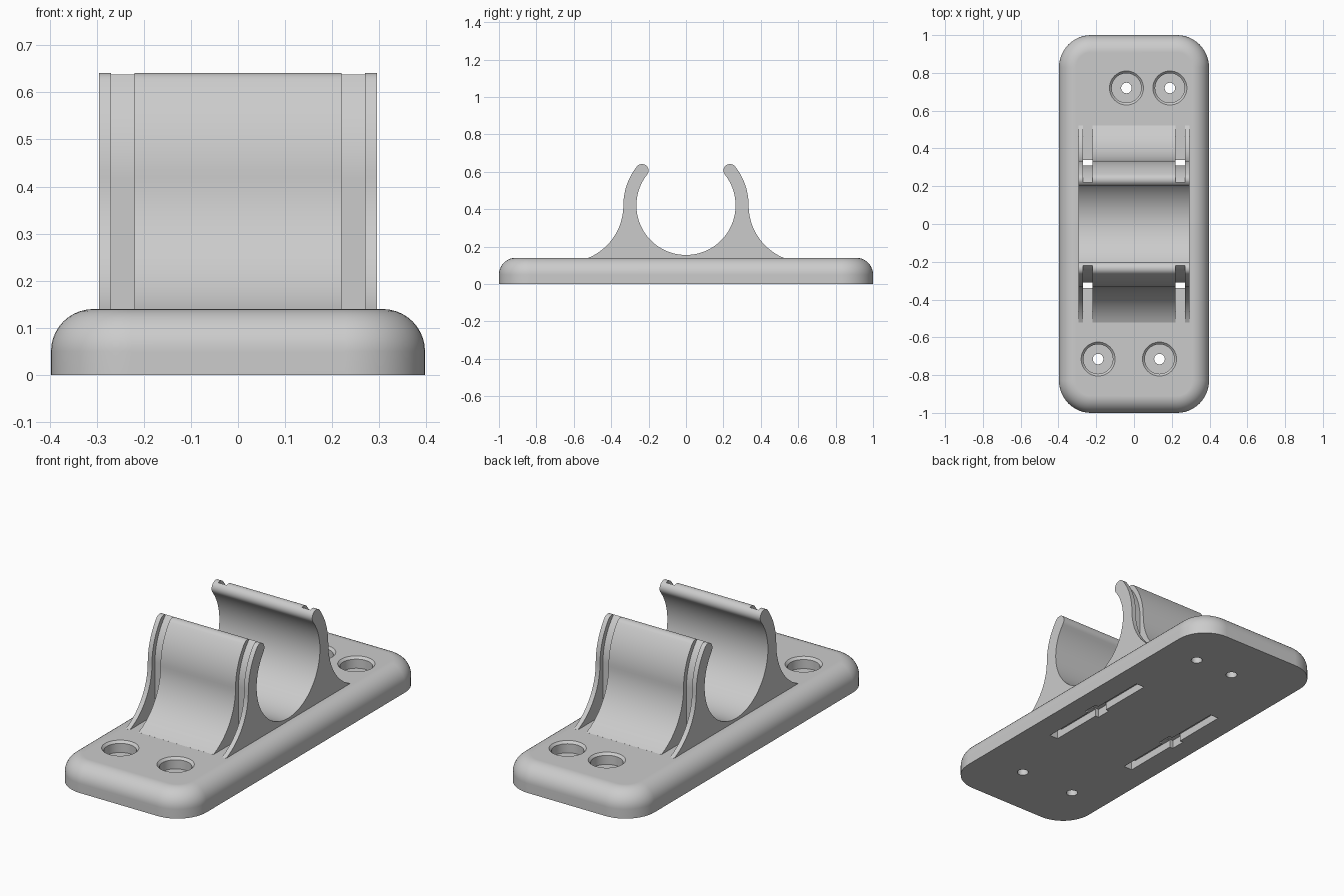
import bpy, bmesh
from math import sin, cos, radians, pi

old = bpy.data.objects.get("Cube")
if old:
    bpy.data.objects.remove(old, do_unlink=True)

grey = bpy.data.materials.new("plain_grey")
grey.use_nodes = True
grey.diffuse_color = (0.6, 0.6, 0.6, 1)
grey.node_tree.nodes["Principled BSDF"].inputs["Base Color"].default_value = (0.6, 0.6, 0.6, 1)

BASE_H = 0.14
AXIS_Z = 0.42
CLIP_X = 0.295
GROOVE = (0.22, 0.27)
SHAFT = (0.31, 0.34)


def make_object(name, bm):
    bmesh.ops.recalc_face_normals(bm, faces=bm.faces)
    mesh = bpy.data.meshes.new(name)
    bm.to_mesh(mesh)
    bm.free()
    obj = bpy.data.objects.new(name, mesh)
    bpy.context.collection.objects.link(obj)
    mesh.materials.append(grey)
    return obj


def arc(cy, cz, r, a0, a1, n):
    angles = [radians(a0 + (a1 - a0) * i / n) for i in range(n + 1)]
    return [(cy + r * cos(a), cz + r * sin(a)) for a in angles]


def prism(name, points, x0, x1):
    """Extrude a y-z outline along x."""
    bm = bmesh.new()
    face = bm.faces.new([bm.verts.new((x0, y, z)) for y, z in points])
    new = bmesh.ops.extrude_face_region(bm, geom=[face])["geom"]
    verts = [v for v in new if isinstance(v, bmesh.types.BMVert)]
    bmesh.ops.translate(bm, verts=verts, vec=(x1 - x0, 0, 0))
    return make_object(name, bm)


def box(name, x0, x1, y0, y1, z0, z1):
    return prism(name, [(y0, z0), (y1, z0), (y1, z1), (y0, z1)], x0, x1)


def lathe(name, profile, x, y, n=40):
    """Revolve an (r, z) outline that starts and ends on the axis."""
    bm = bmesh.new()
    verts = [bm.verts.new((x + r, y, z)) for r, z in profile]
    edges = [bm.edges.new(pair) for pair in zip(verts, verts[1:])]
    bmesh.ops.spin(bm, geom=verts + edges, cent=(x, y, 0), axis=(0, 0, 1),
                   angle=2 * pi, steps=n)
    bmesh.ops.remove_doubles(bm, verts=bm.verts, dist=1e-5)
    return make_object(name, bm)


def cut(obj, cutters):
    bpy.context.view_layer.objects.active = obj
    for c in cutters:
        c.hide_render = True
        mod = obj.modifiers.new("cut", 'BOOLEAN')
        mod.operation = 'DIFFERENCE'
        mod.solver = 'EXACT'
        mod.object = c
        bpy.ops.object.modifier_apply(modifier=mod.name)
        bpy.data.objects.remove(c, do_unlink=True)


def smooth(obj):
    bpy.ops.object.select_all(action='DESELECT')
    obj.select_set(True)
    bpy.context.view_layer.objects.active = obj
    bpy.ops.object.shade_smooth_by_angle(angle=radians(30))
    obj.modifiers.new("flat_normals", 'WEIGHTED_NORMAL').keep_sharp = True


# Base plate: rounded corners, then a rounded top rim
bm = bmesh.new()
bmesh.ops.create_cube(bm, size=1)
for v in bm.verts:
    v.co = (v.co.x * 0.794, v.co.y * 2, (v.co.z + 0.5) * BASE_H)
upright = [e for e in bm.edges if abs(e.verts[0].co.z - e.verts[1].co.z) > 0.1]
bmesh.ops.bevel(bm, geom=upright, offset=0.17, segments=12, profile=0.5, affect='EDGES')
rim = [e for e in bm.edges if all(v.co.z > BASE_H - 0.001 for v in e.verts)]
bmesh.ops.bevel(bm, geom=rim, offset=0.09, segments=10, profile=0.5, affect='EDGES')
base = make_object("base_plate", bm)

# Counterbored screw holes with a chamfered lip
screw = [(0, -0.05), (0.028, -0.05), (0.028, 0.08), (0.078, 0.08),
         (0.078, BASE_H - 0.012), (0.09, BASE_H), (0.09, 0.2), (0, 0.2)]
spots = [(-0.19, -0.715), (0.135, -0.715), (-0.04, 0.72), (0.19, 0.72)]
cutters = [lathe("screw_cutter", screw, x, y) for x, y in spots]

# Strap channels: shafts through the plate joined underneath, with a mid notch
for side in (-1, 1):
    x0, x1 = sorted(side * x for x in GROOVE)
    mid = (x0 + x1) / 2
    for end in (-1, 1):
        y0, y1 = sorted(end * y for y in SHAFT)
        cutters.append(box("shaft_cutter", x0, x1, y0, y1, -0.05, 0.2))
    cutters.append(box("channel_cutter", x0, x1, -SHAFT[1], SHAFT[1], -0.06, 0.04))
    cutters.append(box("notch_cutter", mid - 0.045, mid + 0.045, -0.04, 0.04, -0.07, 0.045))
cut(base, cutters)
smooth(base)

# Open clip: cradle, rounded tips and flared feet, mirrored across y
TIP = 38.4
tip_y, tip_z = 0.3 * cos(radians(TIP)), AXIS_Z + 0.3 * sin(radians(TIP))
half = arc(0, AXIS_Z, 0.265, -90, TIP, 40)
half += arc(tip_y, tip_z, 0.035, TIP + 180, TIP, 12)[1:]
half += arc(0, AXIS_Z, 0.335, TIP, 0, 14)[1:]
half += arc(0.639, AXIS_Z, 0.304, 180, 247, 20)[1:]
half += [(half[-1][0], BASE_H - 0.02)]
outline = half + [(-y, z) for y, z in reversed(half[1:])]
clip = prism("pipe_clip", outline, -CLIP_X, CLIP_X)

# Strap grooves around the outside of both arms
groove = [(SHAFT[0], 0.05)] + arc(0, AXIS_Z, SHAFT[0], 0, 60, 20) + [(0.2, 0.8), (0.8, 0.8), (0.8, 0.05)]
cutters = []
for side in (-1, 1):
    x0, x1 = sorted(side * x for x in GROOVE)
    for end in (-1, 1):
        cutters.append(prism("groove_cutter", [(end * y, z) for y, z in groove], x0, x1))
cut(clip, cutters)
smooth(clip)
